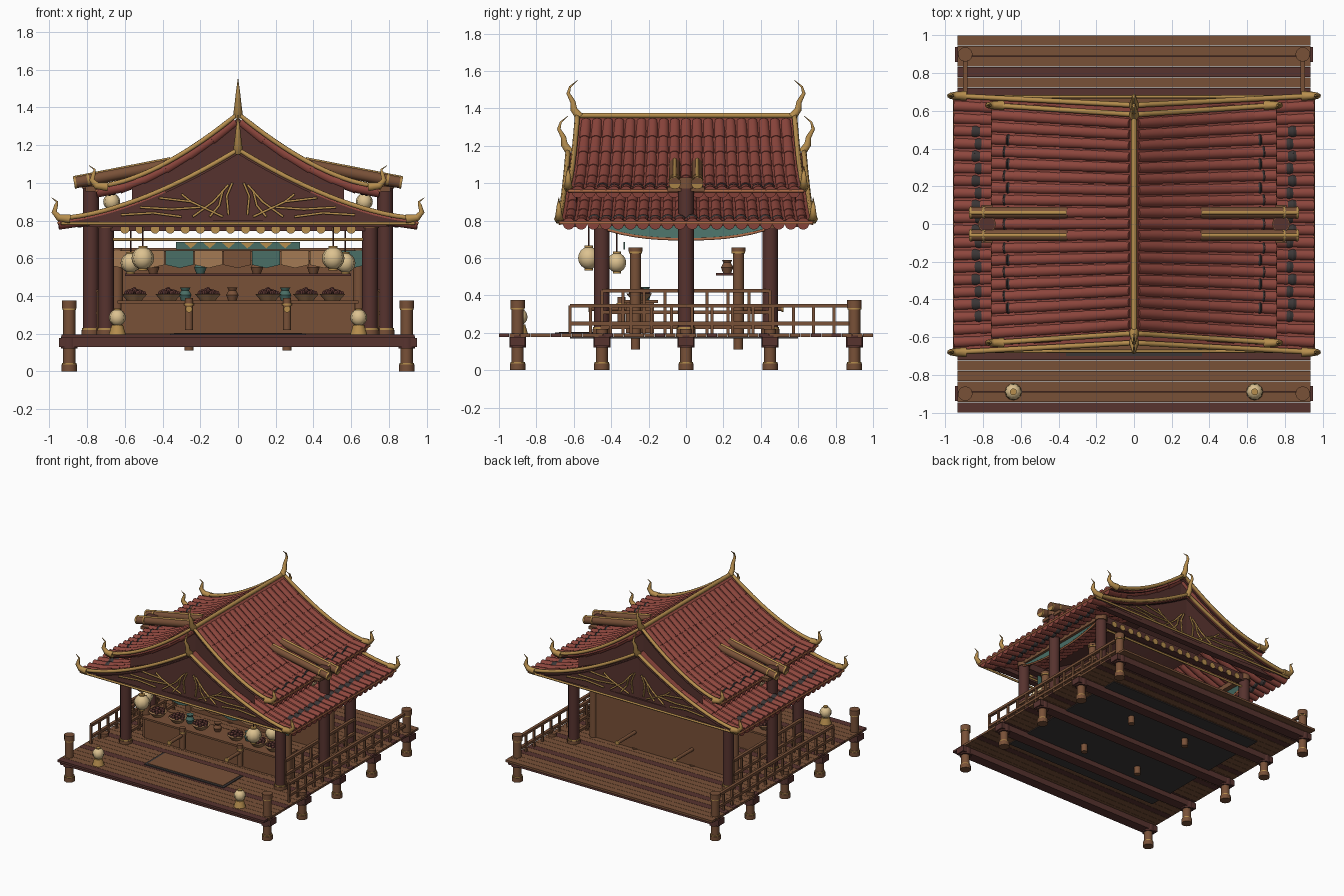
import bpy, bmesh, math
from mathutils import Vector, Matrix

cube = bpy.data.objects.get("Cube")
if cube:
    bpy.data.objects.remove(cube)


def material(name, r, g, b):
    m = bpy.data.materials.new(name)
    m.use_nodes = True
    m.diffuse_color = (r, g, b, 1)
    m.node_tree.nodes["Principled BSDF"].inputs["Base Color"].default_value = (r, g, b, 1)
    return m


RED = material("red tile", .27, .062, .047)
DARK = material("dark red wood", .095, .033, .028)
BROWN = material("brown wood", .19, .082, .039)
GOLD = material("gold trim", .47, .27, .075)
CREAM = material("cream paper", .72, .54, .28)
TEAL = material("teal cloth", .066, .155, .13)
GREY = material("dark grey", .045, .038, .038)
TAN = material("tan cloth", .36, .19, .085)
COPPER = material("copper edge", .4, .14, .06)


class Part:
    """Collects primitives into one named object."""
    def __init__(self, name, *mats):
        self.name, self.mats, self.bm = name, mats, bmesh.new()

    def tag(self, verts, mi):
        for f in {f for v in verts for f in v.link_faces}:
            f.material_index = mi

    def box(self, x, y, z, mi=0):
        c = Vector((sum(x), sum(y), sum(z))) / 2
        s = (x[1] - x[0], y[1] - y[0], z[1] - z[0])
        res = bmesh.ops.create_cube(self.bm, size=1, matrix=Matrix.Translation(c) @ Matrix.Diagonal((*s, 1)))
        self.tag(res["verts"], mi)

    def rod(self, p, q, r, r2=None, mi=0, seg=12):
        p, q = Vector(p), Vector(q)
        m = Matrix.Translation((p + q) / 2) @ (q - p).to_track_quat('Z', 'Y').to_matrix().to_4x4()
        res = bmesh.ops.create_cone(self.bm, cap_ends=True, segments=seg, radius1=r,
                                    radius2=r if r2 is None else r2, depth=(q - p).length, matrix=m)
        self.tag(res["verts"], mi)

    def post(self, x, y, z0, z1, r, mi=0):
        self.rod((x, y, z0), (x, y, z1), r, mi=mi)

    def ball(self, c, r, mi=0, seg=8, lobed=False):
        res = bmesh.ops.create_uvsphere(self.bm, u_segments=seg, v_segments=8, radius=r)
        for v in res["verts"]:
            turn = round(math.atan2(v.co.y, v.co.x) / (math.tau / seg))
            if lobed and turn % 2:
                v.co.x, v.co.y = v.co.x * .9, v.co.y * .9
            v.co += Vector(c)
        self.tag(res["verts"], mi)

    def poly(self, pts, mi=0):
        f = self.bm.faces.new([self.bm.verts.new(p) for p in pts])
        f.material_index = mi

    def done(self, angle=40):
        me = bpy.data.meshes.new(self.name)
        self.bm.to_mesh(me)
        self.bm.free()
        for m in self.mats:
            me.materials.append(m)
        ob = bpy.data.objects.new(self.name, me)
        bpy.context.collection.objects.link(ob)
        me.shade_smooth()
        me.set_sharp_from_angle(angle=math.radians(angle))


def tubes(name, mat, paths, r, taper=False):
    cu = bpy.data.curves.new(name, 'CURVE')
    cu.dimensions, cu.bevel_depth, cu.bevel_resolution, cu.use_fill_caps = '3D', r, 1, True
    for pts in paths:
        sp = cu.splines.new('POLY')
        sp.points.add(len(pts) - 1)
        for i, p in enumerate(pts):
            sp.points[i].co = (*p, 1)
            sp.points[i].radius = 1.05 - i / (len(pts) - 1) if taper else 1
    cu.materials.append(mat)
    bpy.context.collection.objects.link(bpy.data.objects.new(name, cu))


# Deck planks, cross beams, floor panel and mat
deck = Part("deck_planks", BROWN, DARK)
for i in range(36):
    y = -1 + i / 18
    deck.box((-.935, .935), (y + .001, y + .0545), (.178, .195), int(i % 5 == 0 and i < 35 or i == 32))
deck.done()
base = Part("deck_beams", DARK, GREY, BROWN)
for y in (-.9, -.45, 0, .45, .9):
    base.box((-.95, .95), (y - .04, y + .04), (.13, .178))
base.box((-.7, .7), (-.62, .6), (.17, .177), 1)
base.box((-.36, .36), (-.7, -.45), (.195, .201), 1)
base.box((-.34, .34), (-.68, -.45), (.195, .204), 2)
base.done()

# Posts and columns with gold collars
posts = Part("deck_posts", BROWN, GOLD, DARK)
cols = Part("roof_columns", DARK, GOLD, BROWN)
for sx in (-1, 1):
    for y in (-.9, -.45, 0, .45, .9):
        top = .37 if abs(y) > .8 else .22
        posts.post(sx * .895, y, 0, top, .032)
        posts.post(sx * .895, y, 0, .035, .041)
        posts.post(sx * .895, y, .035, .043, .038, 1)
        posts.post(sx * .895, y, .12, .185, .045, 2)
        if top > .3:
            posts.post(sx * .895, y, .325, .333, .037, 1)
            posts.post(sx * .895, y, .333, .375, .039)
    for x, y, top in ((.7, -.45, .82), (.78, 0, 1.03), (.7, .45, .82)):
        cols.post(sx * x, y, .19, top, .042)
        cols.post(sx * x, y, .19, .22, .05, 2)
        cols.post(sx * x, y, .22, .23, .047, 1)
        cols.post(sx * x, y, top - .06, top, .048, 2)
    # Twin sloping beams passing through the side of the roof
    for y in (-.06, .06):
        cols.rod((sx * .87, y, 1.0), (sx * .35, y, 1.1), .031, mi=2)
        for x in (.87, .8):
            cols.rod((sx * x, y, 1.192 * 1 - .22 * x), (sx * (x - .012), y, 1.192 - .22 * x + .002), .033, mi=1)
        cols.rod((sx * .87, y, 1.026), (sx * .36, y, 1.126), .01, mi=1)
    cols.box((sx * .78 - .03, sx * .78 + .03), (-.1, .1), (.955, .98), 2)
posts.done()
cols.done()

# Railings along both sides
rails = Part("side_railings", BROWN)
for sx in (-1, 1):
    for x, y0, y1, zs in ((.895, -.62, .9, (.25, .345)), (.74, -.45, .45, (.23, .31, .425))):
        for z in zs:
            rails.box((sx * x - .012, sx * x + .012), (y0, y1), (z - .01, z + .01))
        n = round((y1 - y0) / .11)
        for i in range(n + 1):
            y = y0 + (y1 - y0) * i / n
            rails.box((sx * x - .008, sx * x + .008), (y - .008, y + .008), (.19, zs[-1]))
rails.done()


# Curved roof: height and half length along the slope
class Roof:
    def __init__(self, half, low, rise, y0, y1):
        self.half, self.low, self.rise, self.y0, self.y1 = half, low, rise, y0, y1

    def at(self, x, v, dz=0, inset=0):
        t = min(abs(x) / self.half, 1)
        y = self.y0 + (self.y1 - self.y0) * t - inset
        return Vector((x, v * y, self.low + self.rise * (1 - t) ** 1.6 + dz))


def build_roof(name, rf, rows, start, steps, patch):
    sheet = Part(name + "_sheet", RED, DARK)
    n = 32
    xs = [rf.half * (2 * i / n - 1) for i in range(n + 1)]
    for a, b in zip(xs, xs[1:]):
        for dz, mi in ((0, 0), (-.022, 1)):
            q = [rf.at(a, -1, dz), rf.at(b, -1, dz), rf.at(b, 1, dz), rf.at(a, 1, dz)]
            sheet.poly(q if mi == 0 else q[::-1], mi)
    for s in (-1, 1):
        x = s * rf.half
        sheet.poly([rf.at(x, -1), rf.at(x, 1), rf.at(x, 1, -.022), rf.at(x, -1, -.022)])
    sheet.done(20)
    # Shallow overlapping tile courses with weathered patches near the eave
    tiles = Part(name + "_tiles", RED, GREY)
    for s in (-1, 1):
        for i in range(rows):
            v = (2 * (i + .5) / rows - 1) * .97
            for k in range(steps):
                a, b = (rf.half * (start + (1 - start) * j / steps) * s for j in (k, k + 1.02))
                tiles.rod(rf.at(a, v, -.017), rf.at(b, v, -.017), .028, .032, seg=14)
            if abs(v) < .74:
                inner, outer = (s * (x + .02 * (i % 2)) for x in patch)
                mid = (inner + outer) / 2
                tiles.rod(rf.at(inner, v, -.016), rf.at(mid, v, -.015), .02, .035, 1, 14)
                tiles.rod(rf.at(mid, v, -.015), rf.at(outer, v, -.016), .035, .02, 1, 14)
    tiles.done(50)
    verge = [[rf.at(x, v, .012) for x in xs] for v in (-1, 1)]
    tubes(name + "_gable_trim", GOLD, verge, .014)
    tubes(name + "_eave_trim", COPPER, [[rf.at(s * rf.half, v, -.012) for v in (-1, 1)] for s in (-1, 1)], .009)
    # Hooked finials on ridge ends and eave corners
    hooks = []
    for v in (-1, 1):
        p = rf.at(0, v)
        hooks.append([p + Vector((0, v * y, z)) for y, z in
                      ((-.01, 0), (.02, .04), (.025, .08), (.05, .125), (.04, .16), (0, .195))])
        for s in (-1, 1):
            p = rf.at(s * rf.half, v)
            hooks.append([p + Vector((s * x, 0, z)) for x, z in
                          ((-.06, .008), (0, .015), (.025, .045), (.015, .08), (.01, .1), (.04, .122))])
    tubes(name + "_finials", GOLD, hooks, .025, True)
    return xs


upper = Roof(.75, .97, .385, .58, .63)
lower = Roof(.95, .8, .365, .63, .68)
upper_xs = build_roof("upper_roof", upper, 19, .02, 6, (.64, .69))
lower_xs = build_roof("lower_roof", lower, 20, .4, 4, (.77, .87))
tubes("ridge_cap", GOLD, [[(0, -.58, 1.362), (0, .58, 1.362)]], .016)

# Gable walls below each roof
walls = Part("gable_walls", DARK)
for v in (-1, 1):
    for rf, xs, inset in ((upper, upper_xs, .03), (lower, lower_xs, .02)):
        for a, b in zip(xs, xs[1:]):
            if rf is upper and max(abs(a), abs(b)) > .6:
                continue
            top = [rf.at(x, v, -.01, inset) for x in (a, b)]
            foot = [Vector((p.x, p.y, lower.at(p.x, v).z - .02 if rf is upper else .78)) for p in top]
            walls.poly([foot[0], foot[1], top[1], top[0]])
walls.done()

# Gold branches on the gables and the horizontal mouldings
sprays, mouldings = [], []
stems = [((.03, 1.0), (.06, .93), (.05, .83)), ((.05, .99), (.13, .9), (.24, .82)),
         ((.08, .96), (.1, .88), (.15, .82)), ((.08, .82), (.25, .9), (.42, .92)),
         ((.2, .87), (.35, .86), (.52, .87)), ((.3, .82), (.45, .84), (.62, .83)), ((.25, .9), (.3, .94))]
for v in (-1, 1):
    for s in (-1, 1):
        for st in stems:
            sprays.append([(s * x, v * (lower.y0 + .06 * x - .013), z) for x, z in st])
    mouldings += [[(-.94, v * .675, .785), (.94, v * .675, .785)], [(-.68, v * .46, .7), (.68, v * .46, .7)]]
tubes("gable_branches", GOLD, sprays, .007)
tubes("gable_mouldings", GOLD, mouldings, .009)

# Eave beams, scalloped frieze and side cloths
eaves = Part("eave_beams", DARK, GOLD, TEAL, BROWN)
for v in (-1, 1):
    eaves.box((-.72, .72), (v * .45 - .03, v * .45 + .03), (.745, .8))
    eaves.box((-.85, .85), (v * .6 - .025, v * .6 + .025), (.765, .8))
    for i in range(16):
        x = -.6 + .08 * i
        eaves.rod((x, v * .485, .755), (x, v * .49, .755), .025, mi=1)
    x = v * .7
    eaves.box((x - .03, x + .03), (-.45, .45), (.77, .81), 3)
    ys = [-.42 + .07 * i for i in range(13)]
    for a, b in zip(ys, ys[1:]):
        lo = [.7 + .05 * (abs(y) / .42) ** 2.5 for y in (a, b)]
        eaves.poly([(v * .73, a, lo[0]), (v * .73, b, lo[1]), (v * .7, b, .8), (v * .7, a, .8)], 2)
eaves.done()
tubes("side_cloth_hem", COPPER, [[(s * .73, -.42 + .07 * i, .7 + .05 * (abs(i - 6) / 6) ** 2.5)
                                  for i in range(13)] for s in (-1, 1)], .008)

# Stall: counter, back wall, shelf, corner posts and arms
stall = Part("stall", BROWN, DARK, GOLD)
stall.box((-.62, .62), (-.32, -.17), (.2, .36))
stall.box((-.64, .64), (-.34, -.15), (.36, .375))
stall.box((-.63, .63), (.27, .29), (.195, .64))
stall.box((-.6, .6), (.16, .27), (.505, .52), 1)
for sx in (-1, 1):
    for y in (-.27, .28):
        stall.post(sx * .64, y, .19, .65, .03)
        stall.post(sx * .64, y, .625, .635, .036, 2)
        stall.post(sx * .64, y, .635, .655, .038)
        stall.post(sx * .26, y, .11, .2, .025)
        end = -.51 if y < 0 else .51
        stall.rod((sx * .26, y, .33), (sx * .26, end, .33), .014)
        stall.rod((sx * .26, end, .33), (sx * .26, end * 1.02, .33), .018, mi=2)
    stall.post(sx * .26, -.345, .22, .39, .022)
    stall.post(sx * .26, -.345, .35, .36, .026, 2)
stall.rod((-.66, -.29, .645), (.66, -.29, .645), .01)
stall.done()

# Hanging cloths and the top banner
cloth = Part("hanging_cloths", TEAL, TAN, BROWN, GOLD)
for i, mi in enumerate((1, 1, 0, 1, 2, 0, 1, 1, 0)):
    x = -.69 + .153 * i
    cloth.poly([(x, -.312, .64), (x, -.312, .565), (x + .075, -.316, .548), (x + .148, -.312, .565), (x + .148, -.312, .64)], mi)
cloth.box((-.33, .33), (-.335, -.327), (.645, .685))
for i in range(6):
    x = -.25 + .1 * i
    cloth.poly([(x - .035, -.338, .683), (x, -.338, .652), (x + .035, -.338, .683)], 3)
cloth.done()

# Bowls of fruit and pots
food = Part("bowls_and_pots", TAN, DARK, TEAL, BROWN)
for x in (-.55, -.37, -.16, .16, .36, .5):
    food.rod((x, -.25, .375), (x, -.25, .41), .04, .07, seg=14)
    for i in range(14):
        a, r = i * 2.4, .014 * math.sqrt(i)
        food.ball((x + r * math.cos(a), -.25 + r * math.sin(a), .432 - r * .4), .015, 1, 6)
for x, y, z, mi in ((-.28, -.22, .375, 2), (-.03, -.22, .375, 3), (.25, -.22, .375, 2),
                    (-.45, .22, .52, 3), (-.2, .22, .52, 2), (.1, .22, .52, 3), (.4, .22, .52, 3)):
    food.rod((x, y, z), (x, y, z + .03), .022, .033, mi)
    food.rod((x, y, z + .03), (x, y, z + .055), .033, .02, mi)
    food.rod((x, y, z + .055), (x, y, z + .07), .02, .028, mi)
food.done()

# Paper lanterns, hanging and standing on the deck
lan = Part("lanterns", CREAM, GOLD, DARK)
for s in (-1, 1):
    for x, y, z, r, top in ((.505, -.52, .6, .06, .78), (.57, -.37, .575, .053, .75), (.67, 0, .9, .045, .97),
                            (.64, -.89, .285, .045, 0)):
        lan.ball((s * x, y, z), r, seg=20, lobed=True)
        lan.post(s * x, y, z + r * .92, z + r * 1.1, r * .4, 1)
        lan.post(s * x, y, z - r * 1.1, z - r * .92, r * .4, 1)
        if top:
            lan.post(s * x, y, z + r, top, .004, 2)
        else:
            lan.rod((s * x, y, .195), (s * x, y, .245), .045, .03, 1)
lan.done(60)
